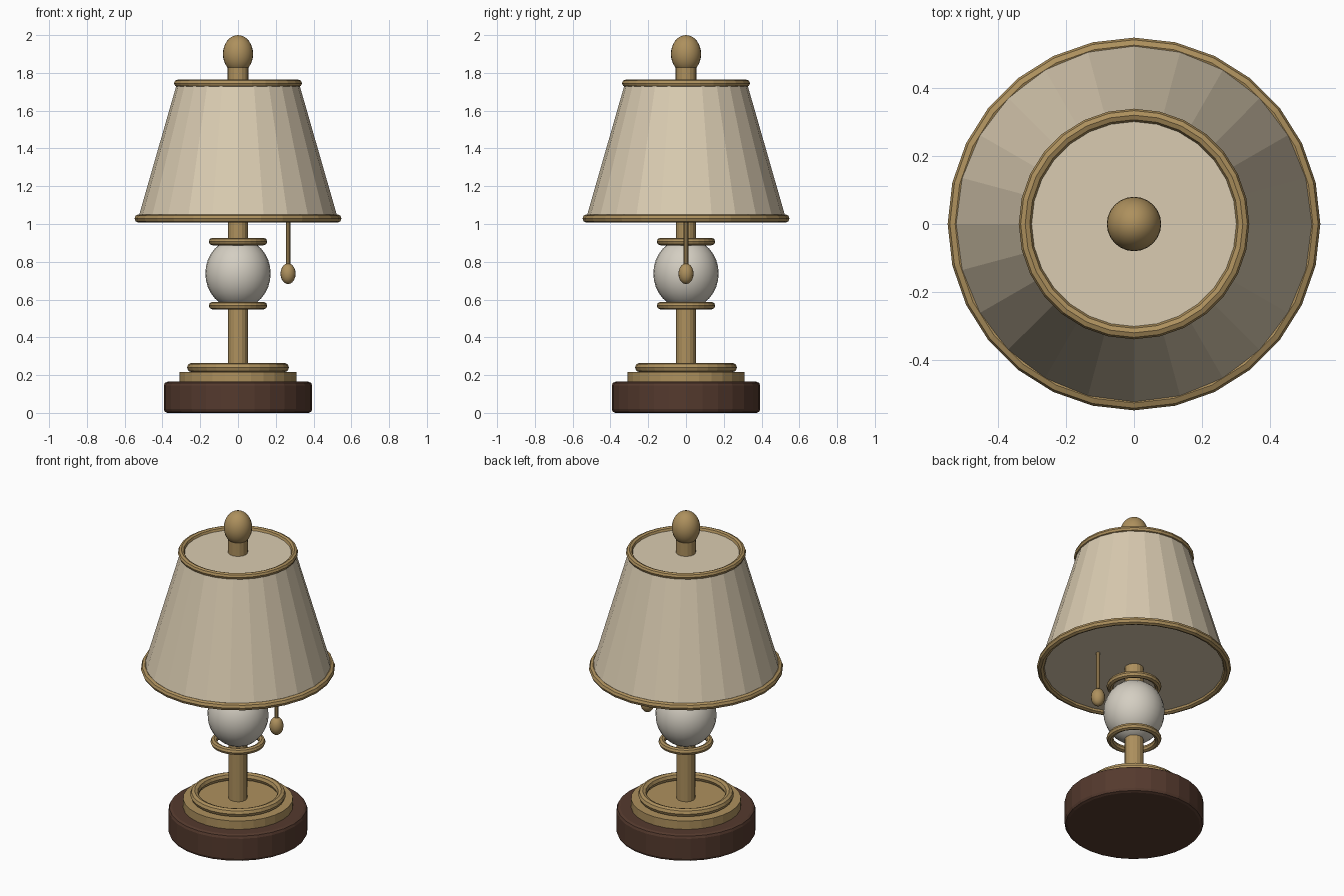
import bpy, math

if "Cube" in bpy.data.objects:
    bpy.data.objects.remove(bpy.data.objects["Cube"])


def material(name, rgb):
    m = bpy.data.materials.new(name)
    m.diffuse_color = (*rgb, 1)
    m.use_nodes = True
    m.node_tree.nodes["Principled BSDF"].inputs["Base Color"].default_value = m.diffuse_color
    return m


BRASS = material("brass", (0.42, 0.28, 0.11))
WOOD = material("dark_wood", (0.09, 0.042, 0.027))
FABRIC = material("cream_fabric", (0.70, 0.60, 0.44))
CERAMIC = material("ceramic", (0.66, 0.62, 0.54))


def finish(name, mat):
    ob = bpy.context.object
    ob.name = name
    ob.data.materials.append(mat)
    return ob


def frustum(name, mat, r1, r2, z1, z2, sides, x=0):
    bpy.ops.mesh.primitive_cone_add(vertices=sides, radius1=r1, radius2=r2,
                                    depth=z2 - z1, location=(x, 0, (z1 + z2) / 2))
    return finish(name, mat)


def ring(name, major, minor, z, sides=28):
    bpy.ops.mesh.primitive_torus_add(major_segments=sides, minor_segments=8,
                                     major_radius=major, minor_radius=minor,
                                     location=(0, 0, z))
    return finish(name, BRASS)


def egg(name, mat, r, rz, z, x=0, seg=24, rings=16):
    bpy.ops.mesh.primitive_uv_sphere_add(segments=seg, ring_count=rings, radius=1,
                                         location=(x, 0, z))
    ob = finish(name, mat)
    ob.scale = (r, r, rz)
    bpy.ops.object.transform_apply(location=False, rotation=False, scale=True)
    bpy.ops.object.shade_smooth_by_angle(angle=math.radians(40))
    return ob


# Wooden foot with softened edges, brass step and trim ring
base = frustum("wooden_base", WOOD, 0.393, 0.393, 0, 0.165, 28)
bev = base.modifiers.new("soft_edges", "BEVEL")
bev.width = 0.02
bev.segments = 2
frustum("brass_step", BRASS, 0.31, 0.31, 0.16, 0.217, 28)
ring("base_ring", 0.245, 0.025, 0.24)

# Stem and ceramic body between two collars
frustum("stem", BRASS, 0.053, 0.053, 0.21, 1.04, 16)
egg("ceramic_body", CERAMIC, 0.173, 0.187, 0.738)
ring("lower_collar", 0.135, 0.02, 0.568)
ring("upper_collar", 0.135, 0.02, 0.907)

# Closed faceted shade with brass rims
frustum("lamp_shade", FABRIC, 0.53, 0.323, 1.025, 1.745, 24)
ring("shade_bottom_rim", 0.526, 0.022, 1.029)
ring("shade_top_rim", 0.32, 0.019, 1.745)

# Finial
frustum("finial_neck", BRASS, 0.056, 0.056, 1.73, 1.83, 16)
egg("finial", BRASS, 0.08, 0.1, 1.9)

# Pull chain
frustum("pull_cord", BRASS, 0.012, 0.012, 0.76, 1.04, 8, x=0.265)
egg("pull_bead", BRASS, 0.04, 0.055, 0.737, x=0.265, seg=16, rings=10)
